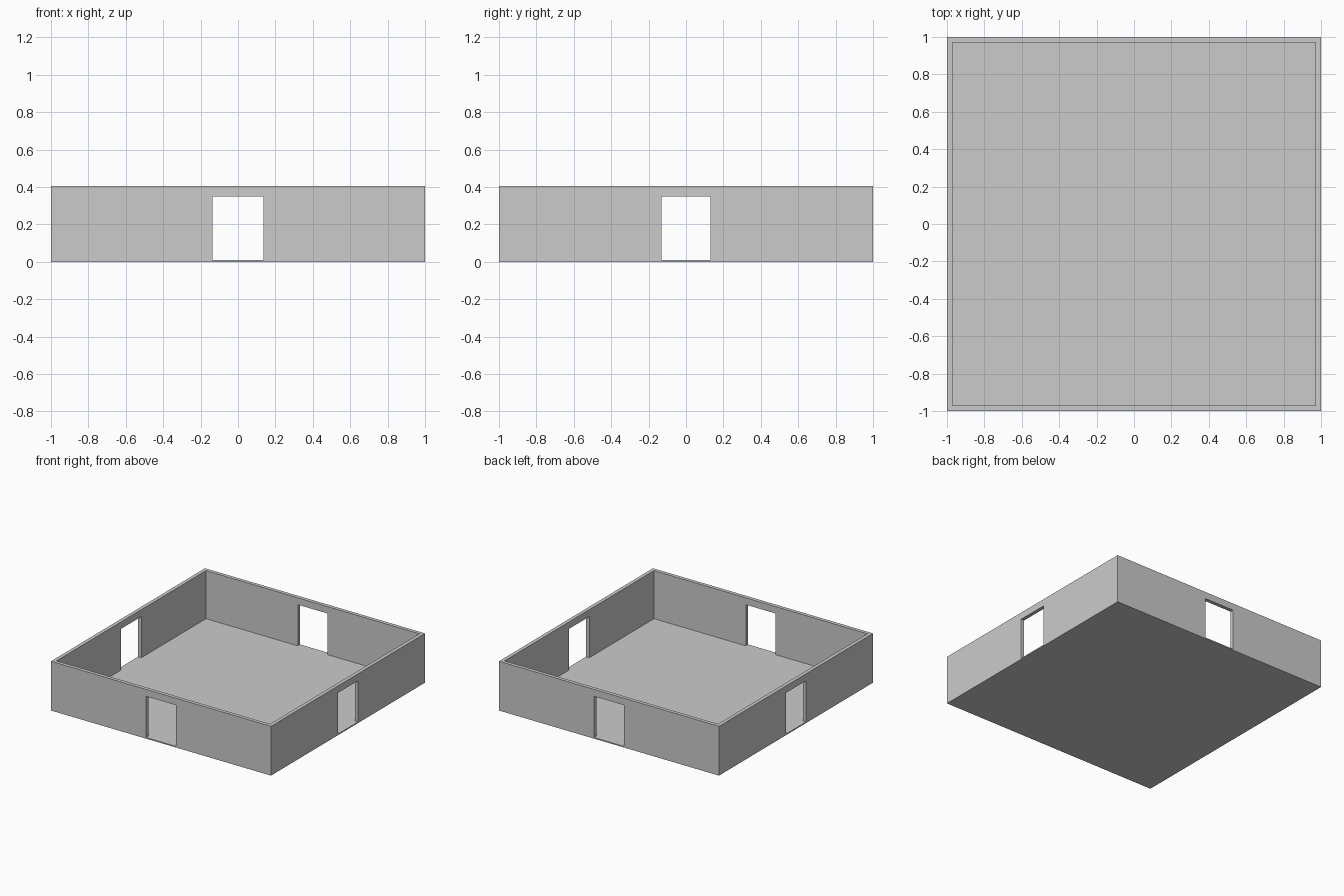
import bpy

if "Cube" in bpy.data.objects:
    bpy.data.objects.remove(bpy.data.objects["Cube"])

HEIGHT = 0.405
WALL = 0.03
FLOOR = 0.01
DOOR_TOP = 0.348


def box(name, lo, hi):
    """Axis-aligned box between two corners."""
    bpy.ops.mesh.primitive_cube_add(size=1)
    ob = bpy.context.object
    ob.name = name
    for v in ob.data.vertices:
        v.co = [lo[i] + (v.co[i] + 0.5) * (hi[i] - lo[i]) for i in range(3)]
    return ob


def cut(target, cutter):
    """Subtract a hidden cutter from the target."""
    mod = target.modifiers.new(cutter.name, 'BOOLEAN')
    mod.operation = 'DIFFERENCE'
    mod.solver = 'EXACT'
    mod.object = cutter
    cutter.hide_render = True
    cutter.display_type = 'WIRE'


# Open-topped room: floor and four walls in one shell
room = box("room_shell", (-1, -1, 0), (1, 1, HEIGHT))
inner = 1 - WALL
cut(room, box("room_cavity_cutter", (-inner, -inner, FLOOR), (inner, inner, 1)))

# Doorways through opposite walls, sill level with the floor
cut(room, box("front_back_door_cutter", (-0.136, -1.2, FLOOR), (0.136, 1.2, DOOR_TOP)))
cut(room, box("side_door_cutter", (-1.2, -0.131, FLOOR), (1.2, 0.131, DOOR_TOP)))
